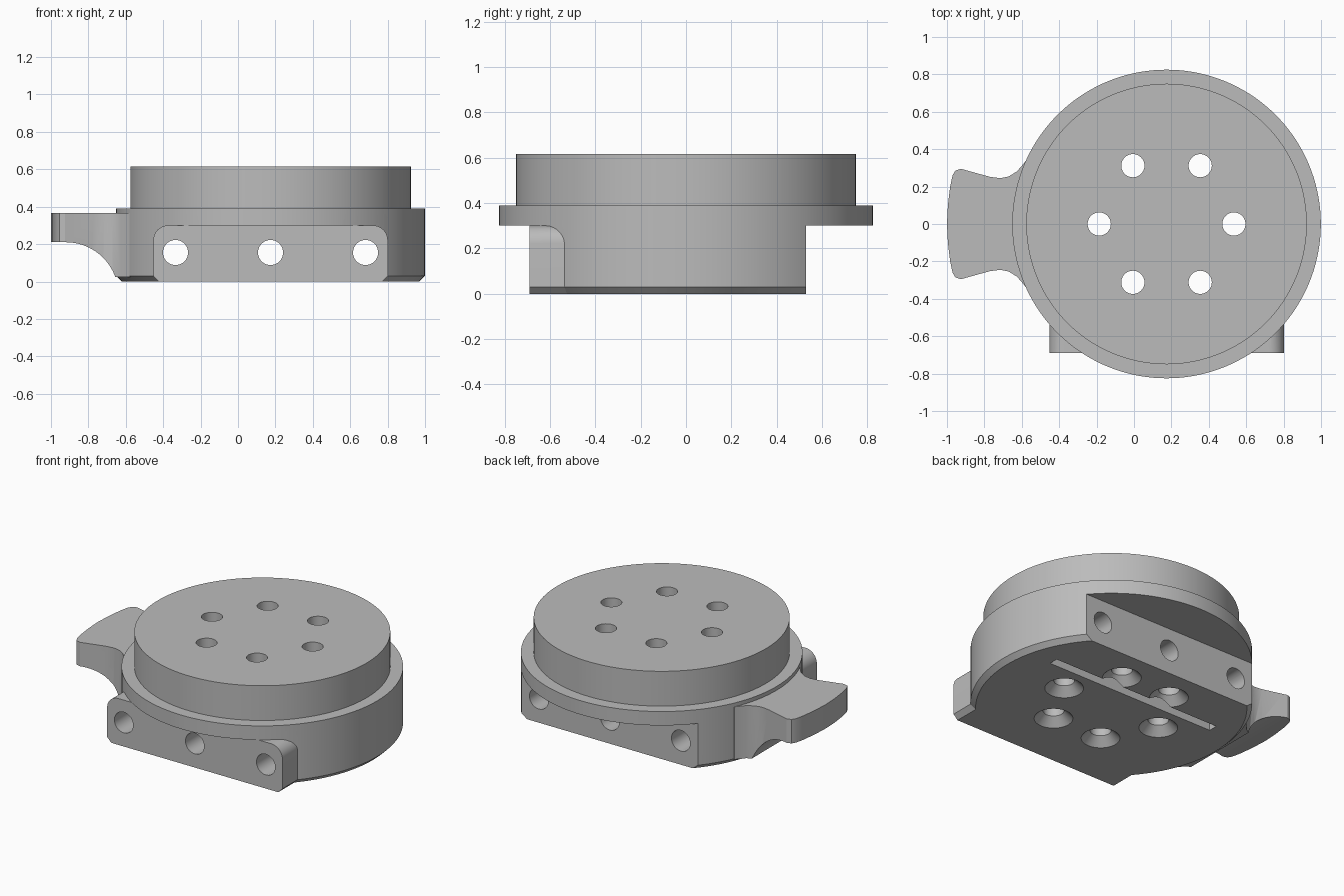
import bpy, bmesh, math

if "Cube" in bpy.data.objects:
    bpy.data.objects.remove(bpy.data.objects["Cube"], do_unlink=True)

grey = bpy.data.materials.new("plain_grey")
grey.use_nodes = True
grey.diffuse_color = (0.5, 0.5, 0.5, 1)
grey.node_tree.nodes["Principled BSDF"].inputs["Base Color"].default_value = (0.5, 0.5, 0.5, 1)

CX = 0.174       # axis of the round body
SIDE_Z = 0.155   # height of the cross holes


def finish(name, bm):
    bmesh.ops.recalc_face_normals(bm, faces=bm.faces)
    mesh = bpy.data.meshes.new(name)
    bm.to_mesh(mesh)
    bm.free()
    mesh.materials.append(grey)
    obj = bpy.data.objects.new(name, mesh)
    bpy.context.collection.objects.link(obj)
    return obj


def prism(name, pts, axis, start, end):
    """Extrude a 2D outline along y (outline in xz) or z (outline in xy)."""
    place = (lambda u, v, w: (u, w, v)) if axis == "y" else (lambda u, v, w: (u, v, w))
    bm = bmesh.new()
    low = [bm.verts.new(place(u, v, start)) for u, v in pts]
    high = [bm.verts.new(place(u, v, end)) for u, v in pts]
    bm.faces.new(low)
    bm.faces.new(high)
    for i in range(len(pts)):
        j = (i + 1) % len(pts)
        bm.faces.new((low[i], low[j], high[j], high[i]))
    return finish(name, bm)


def lathe(name, profile, x, y, steps):
    """Closed solid of revolution about a vertical axis, from (radius, z) pairs."""
    bm = bmesh.new()
    rings = [[bm.verts.new((x + r * math.cos(math.tau * i / steps),
                            y + r * math.sin(math.tau * i / steps), z))
              for i in range(steps)] for r, z in profile]
    bm.faces.new(rings[0])
    bm.faces.new(rings[-1])
    for a, b in zip(rings, rings[1:]):
        for i in range(steps):
            j = (i + 1) % steps
            bm.faces.new((a[i], a[j], b[j], b[i]))
    return finish(name, bm)


def box(x0, x1, z0, z1):
    return [(x0, z0), (x1, z0), (x1, z1), (x0, z1)]


def arc(cx, cy, r, a0, a1, steps):
    angles = [math.radians(a0 + (a1 - a0) * i / steps) for i in range(steps + 1)]
    return [(cx + r * math.cos(a), cy + r * math.sin(a)) for a in angles]


def combine(target, tool, operation):
    mod = target.modifiers.new("combine", "BOOLEAN")
    mod.operation = operation
    mod.solver = "EXACT"
    mod.object = tool
    bpy.context.view_layer.objects.active = target
    bpy.ops.object.modifier_apply(modifier=mod.name)
    bpy.data.objects.remove(tool, do_unlink=True)


# Round body with bottom chamfer and raised top disc
body = lathe("round_body", [(0.795, 0), (0.825, 0.03), (0.825, 0.39),
                            (0.75, 0.39), (0.75, 0.615)], CX, 0, 144)

# Side handle with a waisted outline and a scooped underside
half = [(-0.995, 0.1), (-0.983, 0.2), (-0.97, 0.26), (-0.955, 0.285), (-0.925, 0.295),
        (-0.9, 0.288), (-0.77, 0.252), (-0.715, 0.245), (-0.67, 0.254),
        (-0.625, 0.282), (-0.58, 0.335), (-0.45, 0.335)]
outline = [(-1, 0)] + half + [(x, -y) for x, y in reversed(half)]
handle = prism("handle", outline, "z", 0.025, 0.365)
scoop = [(-1.2, -0.07), (-1.2, 0.21)] + arc(-0.92, -0.07, 0.28, 90, 0, 24)
combine(handle, prism("scoop_cutter", scoop, "y", -0.6, 0.6), "DIFFERENCE")
combine(body, handle, "UNION")

# Front mounting pad with rounded top corners and chamfered bottom corners
left, right, r = CX - 0.627, CX + 0.627, 0.08
pad = ([(left + 0.03, 0), (right - 0.03, 0), (right, 0.03)]
       + arc(right - r, 0.3 - r, r, 0, 90, 10)
       + arc(left + r, 0.3 - r, r, 90, 180, 10) + [(left, 0.03)])
combine(body, prism("front_pad", pad, "y", -0.73, -0.3), "UNION")

# Flat front and back under the rim
for y0, y1 in ((-1, -0.69), (0.53, 1)):
    combine(body, prism("flat_cutter", box(-1, 1.3, -0.1, 0.3), "y", y0, y1), "DIFFERENCE")

# Slot along the underside
combine(body, prism("slot_cutter", box(CX - 0.61, CX + 0.61, -0.1, 0.22), "y", 0.17, 0.23),
        "DIFFERENCE")

# Three cross holes from front to back
for dx in (-0.508, 0, 0.508):
    circle = arc(CX + dx, SIDE_Z, 0.067, 0, 360, 40)[:-1]
    combine(body, prism("cross_hole_cutter", circle, "y", -1, 0.8), "DIFFERENCE")

# Ring of six vertical holes, countersunk from below
for i in range(6):
    a = math.tau * i / 6
    cutter = lathe("screw_hole_cutter", [(0.134, -0.02), (0.062, 0.052), (0.062, 0.8)],
                   CX + 0.36 * math.cos(a), 0.36 * math.sin(a), 40)
    combine(body, cutter, "DIFFERENCE")

# Smooth curved walls, sharp edges
bpy.ops.object.select_all(action="DESELECT")
body.select_set(True)
bpy.context.view_layer.objects.active = body
bpy.ops.object.shade_smooth_by_angle(angle=math.radians(25))
